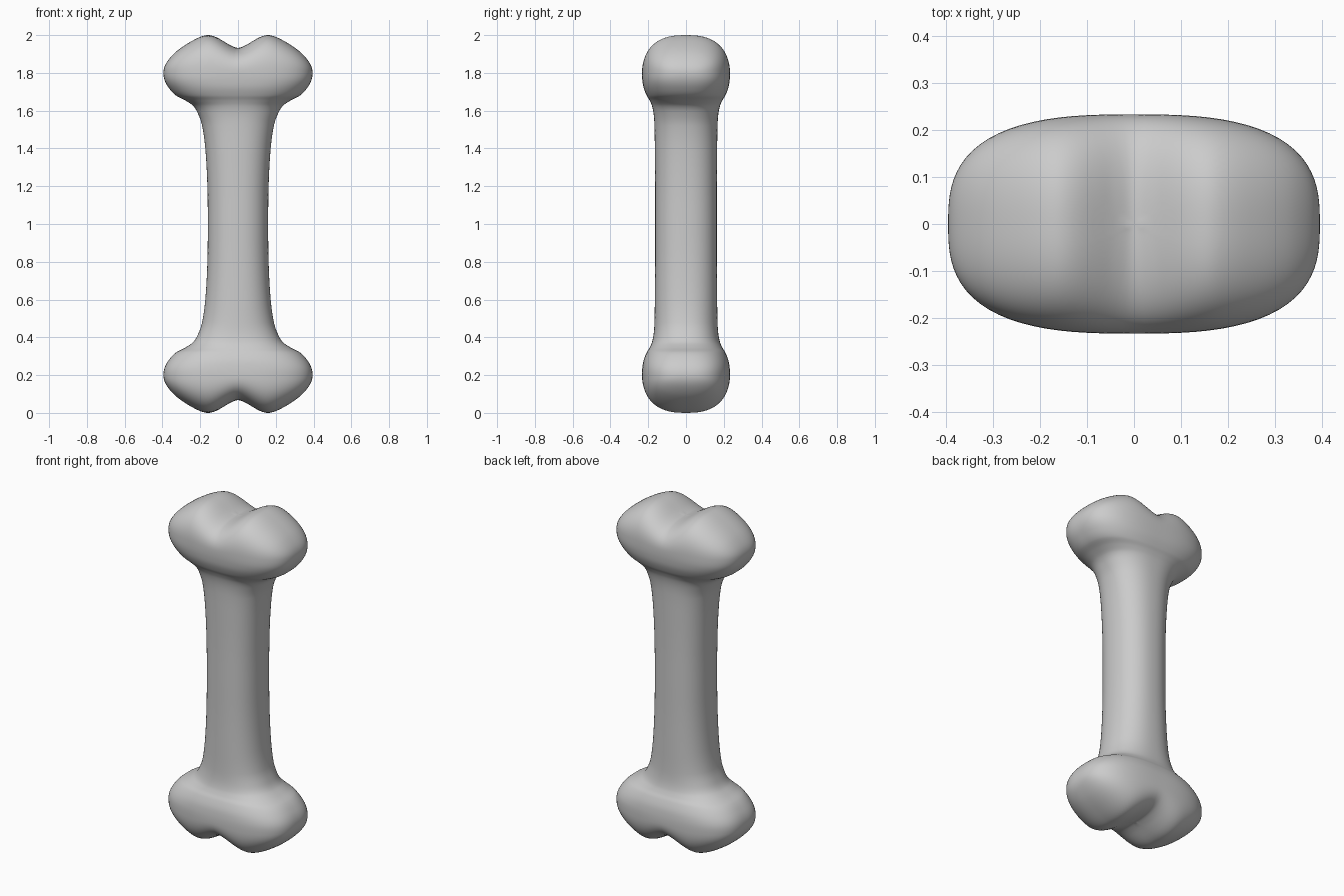
import bpy, bmesh, math

if "Cube" in bpy.data.objects:
    bpy.data.objects.remove(bpy.data.objects["Cube"])

# Half-bone stations above mid-height: z, half width, half depth, squareness
STATIONS = [
    (0.00, .160, .163, 2.3), (0.20, .162, .163, 2.3), (0.40, .173, .165, 2.3),
    (0.52, .190, .167, 2.3), (0.58, .210, .171, 2.35), (0.625, .237, .180, 2.4),
    (0.655, .280, .193, 2.5), (0.68, .328, .208, 2.6), (0.72, .366, .224, 2.7),
    (0.76, .388, .231, 2.8), (0.80, .395, .233, 2.8)]
# Knuckle height factor across x (two lobes with a notch between)
LOBES = [(0, .132), (.04, .146), (.08, .170), (.12, .192), (.16, .203),
         (.20, .197), (.275, .172), (.33, .154), (.395, .135)]
SIDES, CAP = 96, 28
HEAD_Z, HEAD_X, HEAD_Y, HEAD_N = STATIONS[-1]


def spline(table, t, col=1):
    """Smooth Hermite interpolation of one column of a table."""
    last = len(table) - 1
    i = 0
    while i < last - 1 and t > table[i + 1][0]:
        i += 1

    def slope(k):
        if k == 0:
            return 0
        a, b = table[k - 1], table[min(k + 1, last)]
        return 0 if k == last else (b[col] - a[col]) / (b[0] - a[0])
    h = table[i + 1][0] - table[i][0]
    u = (t - table[i][0]) / h
    return ((2*u**3 - 3*u*u + 1) * table[i][col] + (u**3 - 2*u*u + u) * h * slope(i)
            + (3*u*u - 2*u**3) * table[i + 1][col] + (u**3 - u*u) * h * slope(i + 1))


def outline(a, b, n):
    """Superellipse cross-section."""
    pts = []
    for k in range(SIDES):
        t = 2 * math.pi * k / SIDES
        c, s = math.cos(t), math.sin(t)
        r = (abs(c)**n + abs(s)**n) ** (-1 / n)
        pts.append((a * r * c, b * r * s))
    return pts


def cap_height(x, y):
    """Height of the knuckle surface over the widest section."""
    x = min(abs(x), HEAD_X)
    depth = HEAD_Y * max(1 - (x / HEAD_X)**HEAD_N, 0) ** (1 / HEAD_N)
    v = min(abs(y) / depth, 1) if depth > 1e-5 else 0
    ridge = spline(LOBES, x) * math.sqrt(max(1 - (x / HEAD_X)**4, 0))
    return HEAD_Z + ridge * (1 - v**2.5) ** 0.4


bm = bmesh.new()
rings = []

# Shaft and flare
for a, b in zip(STATIONS, STATIONS[1:]):
    for j in range(5):
        z = a[0] + (b[0] - a[0]) * j / 5
        dims = [spline(STATIONS, z, c) for c in (1, 2, 3)]
        rings.append([bm.verts.new((x, y, z)) for x, y in outline(*dims)])

# Knuckle cap
head = outline(HEAD_X, HEAD_Y, HEAD_N)
for k in range(CAP):
    s = math.cos(math.pi / 2 * k / CAP)
    rings.append([bm.verts.new((x * s, y * s, HEAD_Z if k == 0 else cap_height(x * s, y * s)))
                  for x, y in head])
tip = bm.verts.new((0, 0, cap_height(0, 0)))

for r0, r1 in zip(rings, rings[1:]):
    for k in range(SIDES):
        m = (k + 1) % SIDES
        bm.faces.new((r0[k], r0[m], r1[m], r1[k]))
for k in range(SIDES):
    bm.faces.new((rings[-1][k], rings[-1][(k + 1) % SIDES], tip))
for f in bm.faces:
    f.smooth = True

mesh = bpy.data.meshes.new("bone")
bm.to_mesh(mesh)
bm.free()
bone = bpy.data.objects.new("bone", mesh)
bpy.context.collection.objects.link(bone)
bone.location.z = 1

# Lower half mirrors the upper half
mirror = bone.modifiers.new("mirror", 'MIRROR')
mirror.use_axis = (False, False, True)
mirror.merge_threshold = 0.0005
